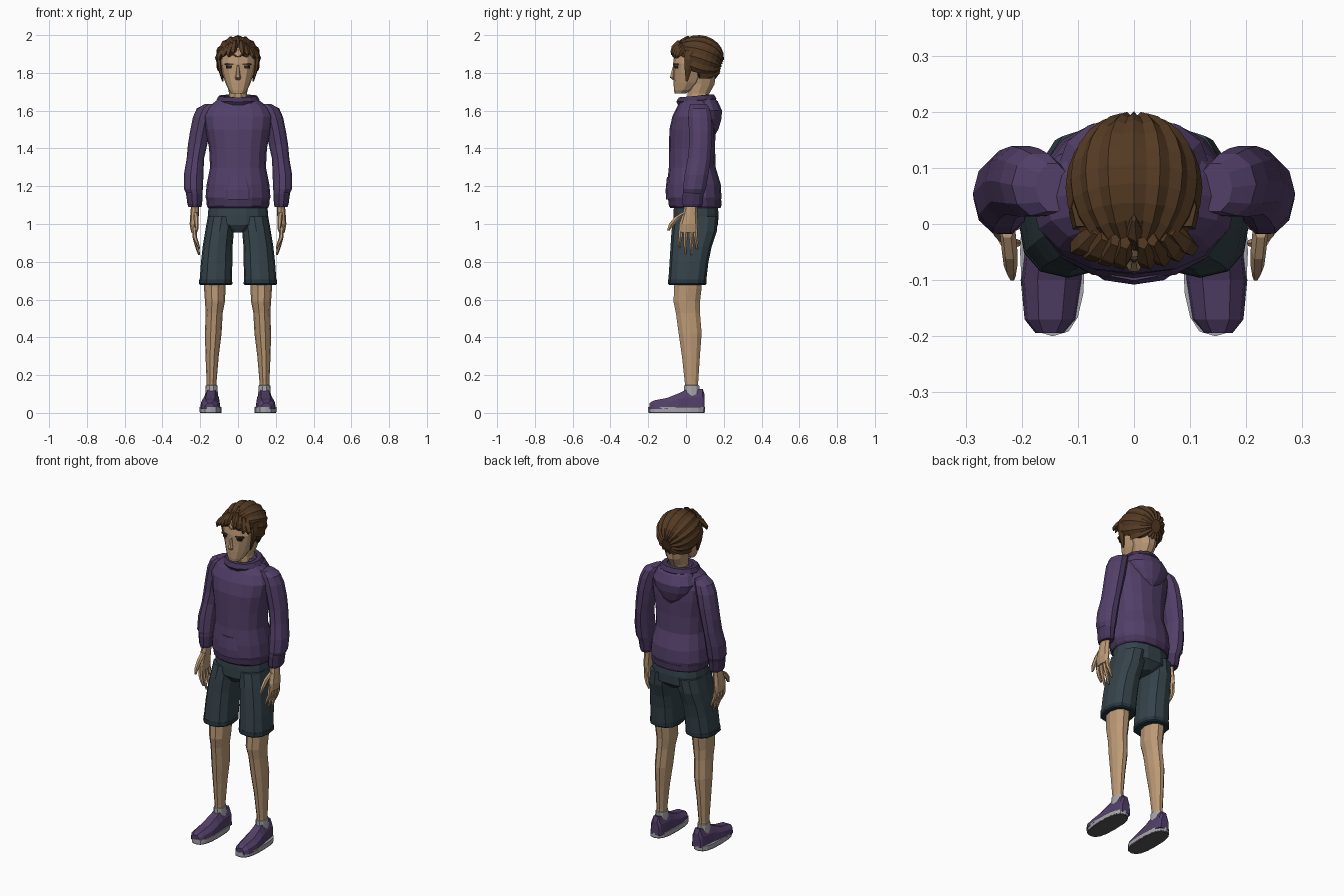
import bpy, bmesh
from math import sin, cos, pi, copysign
from mathutils import Vector


def material(name, rgb):
    m = bpy.data.materials.new(name)
    m.diffuse_color = (*rgb, 1)
    return m


SKIN = material("skin", (0.50, 0.32, 0.18))
PURPLE = material("purple_cloth", (0.085, 0.05, 0.14))
DARK_PURPLE = material("purple_trim", (0.06, 0.035, 0.10))
SLATE = material("slate_cloth", (0.035, 0.056, 0.068))
DARK_SLATE = material("slate_trim", (0.02, 0.035, 0.045))
HAIR = material("brown_hair", (0.09, 0.043, 0.017))
BLACK = material("eye_dark", (0.02, 0.015, 0.012))
GREY = material("sock_grey", (0.38, 0.37, 0.40))
TREAD = material("tread_grey", (0.09, 0.09, 0.09))


def skin(name, rings, mat, mirror=False, closed=False):
    """Bridge rings of points with flat quads; cap the ends, or join them."""
    bm = bmesh.new()
    loops = [[bm.verts.new(p) for p in r] for r in rings]
    n = len(loops[0])
    pairs = list(zip(loops, loops[1:]))
    if closed:
        pairs.append((loops[-1], loops[0]))
    else:
        bm.faces.new(loops[0])
        bm.faces.new(loops[-1])
    for a, b in pairs:
        for i in range(n):
            j = (i + 1) % n
            bm.faces.new((a[i], a[j], b[j], b[i]))
    bmesh.ops.recalc_face_normals(bm, faces=bm.faces)
    me = bpy.data.meshes.new(name)
    bm.to_mesh(me)
    bm.free()
    me.materials.append(mat)
    ob = bpy.data.objects.new(name, me)
    bpy.context.collection.objects.link(ob)
    if mirror:
        ob.modifiers.new("mirror", 'MIRROR').use_mirror_merge = False
    return ob


def loft(name, sections, mat, n=12, power=2.0, mirror=False):
    """Stack level super-ellipses given as (x, y, z, radius x, radius y)."""
    def bend(v):
        return copysign(abs(v) ** (2 / power), v) if abs(v) > 1e-6 else 0
    angles = [2 * pi * i / n for i in range(n)]
    rings = [[(x + rx * bend(cos(a)), y + ry * bend(sin(a)), z) for a in angles]
             for x, y, z, rx, ry in sections]
    return skin(name, rings, mat, mirror)


# Hoodie body, hem band and front pouch
loft("hoodie_body", [(0, .046, 1.12, .165, .138), (0, .044, 1.14, .172, .144),
                     (0, .042, 1.21, .166, .142), (0, .033, 1.30, .148, .124),
                     (0, .032, 1.40, .153, .122), (0, .034, 1.50, .172, .122),
                     (0, .040, 1.57, .182, .112), (0, .047, 1.62, .158, .094),
                     (0, .052, 1.66, .105, .080)], PURPLE, 16, 2.3)
loft("hoodie_hem", [(0, .05, 1.085, .158, .133), (0, .048, 1.095, .165, .139),
                    (0, .047, 1.125, .167, .140)], DARK_PURPLE, 16, 2.3)
loft("front_pouch", [(0, .02, 1.13, .115, .126), (0, .02, 1.18, .115, .128),
                     (0, .02, 1.25, .085, .121)], PURPLE, 16, 2.5)

# Hood: collar roll around the neck and bag hanging down the back
collar = []
for i in range(14):
    a = 2 * pi * i / 14
    out = Vector((cos(a) * .088, sin(a) * .082, 0))
    d = out.normalized()
    c = out + Vector((0, .055, 1.655 + .008 * sin(a)))
    collar.append([c + d * (.027 * cos(t)) + Vector((0, 0, .027 * sin(t)))
                   for t in [2 * pi * k / 6 for k in range(6)]])
skin("hood_collar", collar, DARK_PURPLE, closed=True)
loft("hood_bag", [(0, .135, 1.475, .015, .022), (0, .128, 1.505, .065, .046),
                  (0, .122, 1.555, .110, .067), (0, .112, 1.60, .132, .081),
                  (0, .095, 1.65, .110, .075), (0, .09, 1.675, .085, .052)], PURPLE, 14)

# Sleeves and cuffs
loft("sleeve", [(.145, .065, 1.635, .030, .045), (.168, .070, 1.612, .050, .058),
                (.186, .074, 1.565, .053, .064), (.202, .077, 1.49, .052, .065),
                (.214, .076, 1.42, .051, .062), (.226, .070, 1.345, .046, .064),
                (.235, .055, 1.26, .052, .066), (.236, .044, 1.185, .050, .064),
                (.230, .040, 1.155, .040, .055)], PURPLE, 10, mirror=True)
loft("cuff", [(.232, .040, 1.175, .040, .054), (.231, .038, 1.16, .044, .058),
              (.229, .035, 1.105, .039, .056), (.228, .033, 1.09, .034, .050)],
     DARK_PURPLE, 10, mirror=True)

# Hands: palm, four fingers, thumb
loft("palm", [(.226, .030, 1.12, .020, .034), (.229, .022, 1.06, .023, .038),
              (.234, .014, 1.00, .022, .050), (.232, .012, .955, .016, .049)],
     SKIN, 8, mirror=True)
for k, (y0, y1, tip) in enumerate([(-.026, -.034, .875), (-.001, -.004, .842),
                                   (.024, .030, .835), (.047, .057, .868)]):
    loft(f"finger_{k + 1}", [(.232, y0, .985, .012, .013), (.229, (y0 + y1) / 2, .93, .012, .012),
                             (.218, y1, (tip + .93) / 2, .010, .010), (.206, y1, tip, .005, .006)],
         SKIN, 6, mirror=True)
loft("thumb", [(.226, -.005, 1.06, .014, .022), (.222, -.045, 1.035, .014, .020),
               (.220, -.075, 1.00, .012, .017), (.217, -.094, .965, .006, .008)],
     SKIN, 6, mirror=True)

# Shorts: seat, legs and hems
loft("shorts_seat", [(0, .045, .955, .035, .085), (0, .052, .995, .160, .120),
                     (0, .053, 1.05, .160, .122), (0, .052, 1.11, .153, .118)], SLATE, 14, 2.3)
loft("shorts_leg", [(.118, .006, .69, .086, .100), (.113, .016, .80, .083, .103),
                    (.108, .027, .88, .079, .109), (.098, .043, .96, .076, .120),
                    (.085, .052, 1.04, .075, .118)], SLATE, 12, 2.4, mirror=True)
loft("shorts_hem", [(.118, .006, .678, .082, .096), (.118, .006, .684, .088, .102),
                    (.118, .007, .706, .087, .101)], DARK_SLATE, 12, 2.4, mirror=True)

# Bare legs and socks
loft("leg", [(.124, .010, .76, .060, .076), (.123, .010, .66, .057, .076),
             (.122, .004, .59, .053, .074), (.126, .010, .53, .045, .067),
             (.131, .022, .42, .044, .064), (.137, .026, .30, .035, .050),
             (.140, .029, .16, .026, .037), (.140, .030, .12, .026, .038)],
     SKIN, 10, mirror=True)
loft("sock", [(.140, .03, .09, .034, .045), (.140, .03, .145, .031, .042),
              (.140, .03, .148, .024, .034)], GREY, 10, mirror=True)

# Shoes: uppers skinned front to back, then sole and tread
upper = []
for x, y, w, h in [(.150, -.194, .026, .052), (.149, -.17, .046, .066), (.147, -.10, .055, .079),
                   (.144, -.04, .051, .103), (.141, .0, .046, .122), (.139, .055, .041, .122),
                   (.138, .088, .036, .128), (.138, .098, .028, .10)]:
    m = .02 + .6 * (h - .02)
    upper.append([(x - w, y, .02), (x - .88 * w, y, m), (x - .45 * w, y, h),
                  (x + .45 * w, y, h), (x + .88 * w, y, m), (x + w, y, .02)])
skin("shoe_upper", upper, PURPLE, mirror=True)
loft("shoe_sole", [(.145, -.05, .006, .058, .150), (.145, -.05, .030, .058, .150)],
     GREY, 16, 2.7, mirror=True)
loft("shoe_tread", [(.145, -.05, 0, .057, .148), (.145, -.05, .007, .057, .148)],
     TREAD, 16, 2.7, mirror=True)

# Neck, head and face
loft("neck", [(0, .062, 1.62, .052, .058), (0, .066, 1.69, .047, .060),
              (0, .082, 1.74, .058, .073), (0, .085, 1.80, .075, .075)], SKIN, 10)
loft("head", [(0, -.032, 1.69, .034, .028), (0, -.014, 1.71, .050, .050),
              (0, .008, 1.75, .068, .074), (0, .022, 1.80, .084, .088),
              (0, .028, 1.85, .094, .096), (0, .035, 1.92, .088, .094),
              (0, .045, 1.965, .050, .060)], SKIN, 12, 2.3)
loft("nose", [(0, -.060, 1.845, .007, .008), (0, -.068, 1.80, .010, .012),
              (0, -.070, 1.775, .016, .017), (0, -.060, 1.762, .010, .010)], SKIN, 6)
loft("eye", [(.043, -.046, 1.822, .019, .015), (.043, -.047, 1.838, .021, .016)],
     BLACK, 8, 3, mirror=True)
loft("brow", [(.045, -.047, 1.842, .027, .019), (.045, -.048, 1.850, .027, .019)],
     HAIR, 8, 3, mirror=True)

# Hair cap: ridged meridians sweeping from the forehead to the back
front = Vector((0, -.95, .31)).normalized()
up = Vector((0, .31, .95)).normalized()
rings = []
for i in range(1, 12):
    th = pi * i / 12
    ring = []
    for k in range(32):
        ph = 2 * pi * k / 32
        ridge = .945 if k % 2 else 1.0
        d = front * cos(th) + (Vector((1, 0, 0)) * sin(ph) + up * cos(ph)) * sin(th)
        d *= ridge
        p = Vector((d.x * .122, d.y * .136, d.z * (.12 if d.z > 0 else .15)))
        y, z = p.y + .065, p.z + 1.88
        hairline = 1.875 if y < -.01 else 1.815 if y < .04 else 1.765
        if z < hairline:
            p *= .62
        ring.append(p + Vector((0, .065, 1.88)))
    rings.append(ring)
skin("hair_cap", rings, HAIR)

# Fringe locks, temple locks and sideburns
for k, x in enumerate([-.100, -.076, -.050, -.024, .024, .050, .076, .100]):
    a = abs(x)
    tip = 1.905 - a * .38 + (.008 if k % 2 else 0)
    y = -.080 + 2.6 * a * a
    loft(f"fringe_lock_{k + 1}", [(x * .65, y + .045, 1.982 - a * .4, .010, .012),
                                  (x * .85, y + .024, 1.95 - a * .35, .018, .022),
                                  (x, y + .012, 1.92 - a * .3, .016, .016),
                                  (x * 1.04, y + .003, tip, .003, .003)], HAIR, 5)
loft("temple_lock", [(.095, .03, 1.92, .016, .040), (.102, .02, 1.87, .014, .034),
                     (.096, .012, 1.82, .010, .022), (.080, .004, 1.755, .004, .006)],
     HAIR, 6, mirror=True)
loft("crown_tuft", [(0, -.022, 1.94, .022, .028), (0, -.010, 1.975, .014, .022),
                    (0, .010, 1.995, .004, .006)], HAIR, 5)
